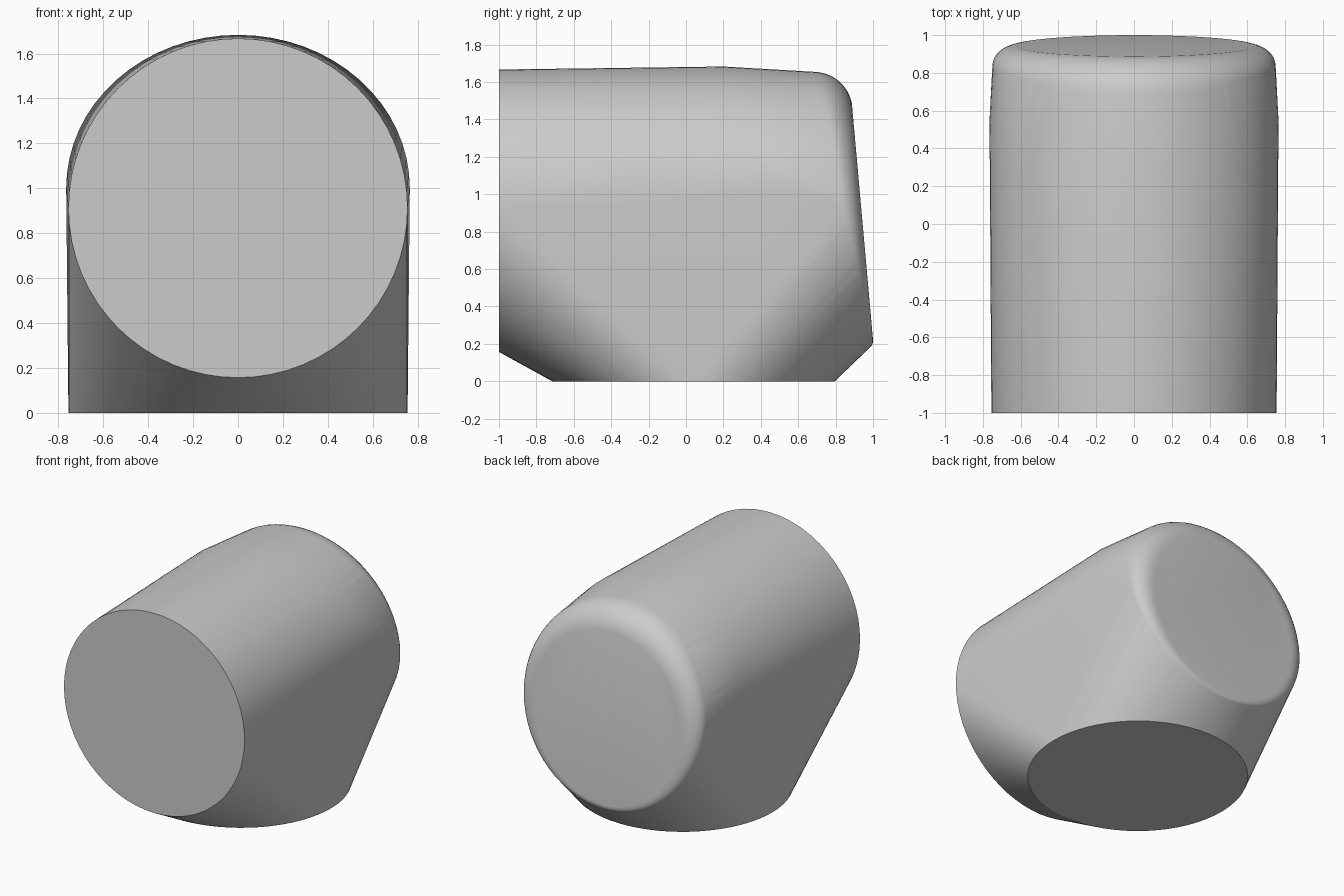
import bpy
import bmesh
import math

cube = bpy.data.objects.get("Cube")
if cube:
    bpy.data.objects.remove(cube, do_unlink=True)

SEGMENTS = 64


def lerp(a, b, t):
    return a + (b - a) * t


def add_ring(bm, top, bottom, half_width):
    """Ellipse spanning two (y, z) points on the centre plane."""
    cy, cz = (top[0] + bottom[0]) / 2, (top[1] + bottom[1]) / 2
    uy, uz = top[0] - cy, top[1] - cz
    for i in range(SEGMENTS):
        a = math.tau * i / SEGMENTS
        c, s = math.cos(a), math.sin(a)
        bm.verts.new((half_width * s, cy + uy * c, cz + uz * c))


bm = bmesh.new()

# Flat front disc, flat base disc and the slanted ring behind the crown
add_ring(bm, (-1.0, 1.667), (-1.0, 0.157), 0.755)
add_ring(bm, (0.795, 0.0), (-0.715, 0.0), 0.755)
add_ring(bm, (0.20, 1.683), (0.90, 0.32), 0.765)

# Rounded rim closing onto the tilted back disc
STEPS = 9
for i in range(STEPS + 1):
    a = math.pi / 2 * i / STEPS
    c, s = math.cos(a), math.sin(a)
    add_ring(bm,
             (lerp(0.68, 0.89, s), lerp(1.45, 1.655, c)),
             (lerp(0.985, 1.0, s), lerp(0.22, 0.185, c)),
             lerp(0.605, 0.75, c))

# Wrap all rings in one convex skin
hull = bmesh.ops.convex_hull(bm, input=bm.verts[:])
loose = [v for v in bm.verts if not v.link_faces]
bmesh.ops.delete(bm, geom=loose, context='VERTS')
bmesh.ops.dissolve_limit(bm, angle_limit=math.radians(0.2),
                         verts=bm.verts[:], edges=bm.edges[:])
bmesh.ops.recalc_face_normals(bm, faces=bm.faces[:])

mesh = bpy.data.meshes.new("elbow_body")
bm.to_mesh(mesh)
bm.free()
body = bpy.data.objects.new("elbow_body", mesh)
bpy.context.collection.objects.link(body)

# Plain grey
grey = bpy.data.materials.new("light grey")
grey.use_nodes = True
colour = (0.6, 0.6, 0.6, 1.0)
grey.diffuse_color = colour
grey.node_tree.nodes["Principled BSDF"].inputs["Base Color"].default_value = colour
mesh.materials.append(grey)

# Smooth skin with crisp disc edges
bpy.ops.object.select_all(action='DESELECT')
body.select_set(True)
bpy.context.view_layer.objects.active = body
bpy.ops.object.shade_smooth_by_angle(angle=math.radians(25))
